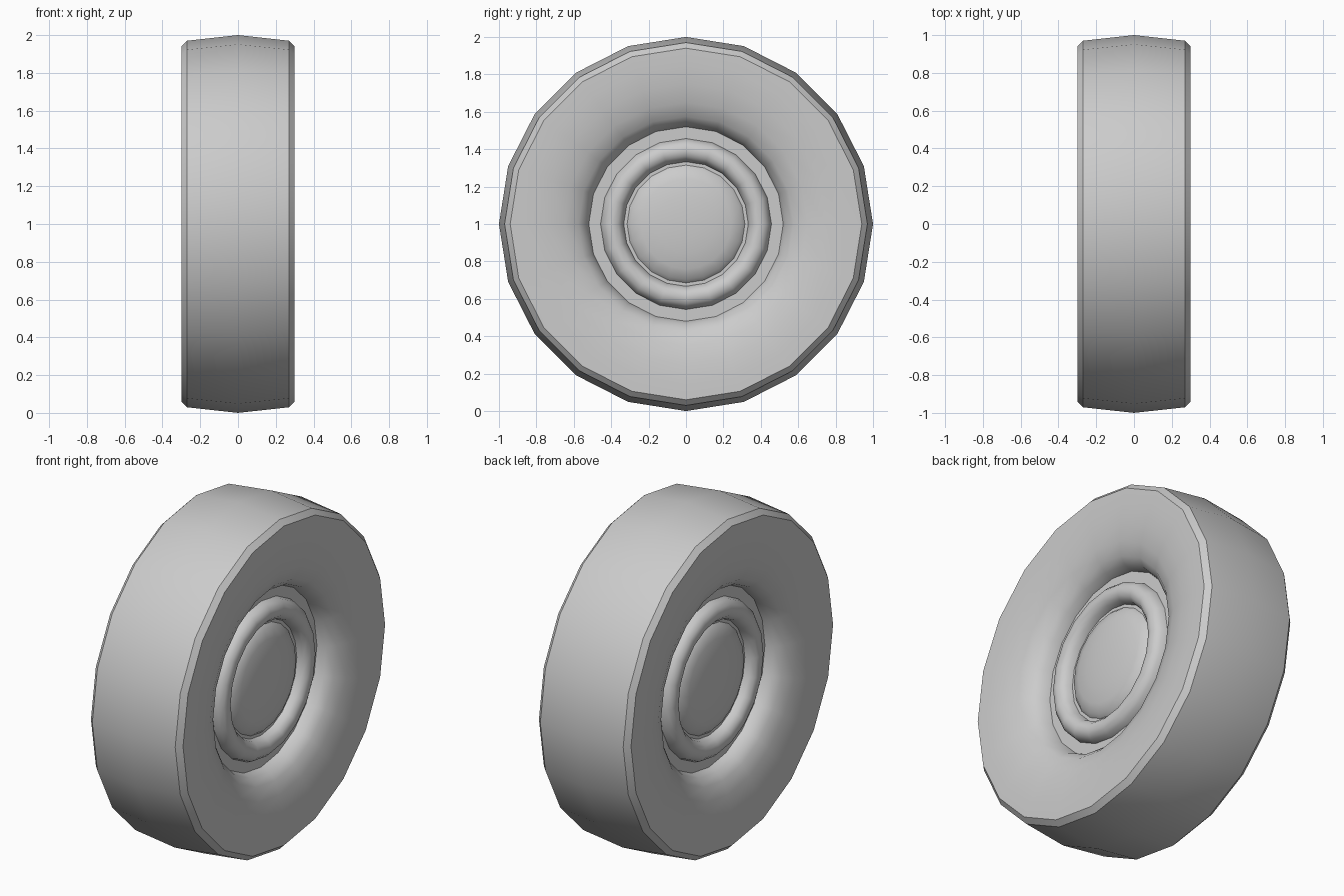
import bpy, math

cube = bpy.data.objects.get("Cube")
if cube:
    bpy.data.objects.remove(cube, do_unlink=True)

SIDES = 20
HUB_HEIGHT = 1.0

grey = bpy.data.materials.new("plain grey")
grey.use_nodes = True
colour = (0.6, 0.6, 0.6, 1)
grey.diffuse_color = colour
grey.node_tree.nodes["Principled BSDF"].inputs["Base Color"].default_value = colour


def lathe(name, profile):
    """Spin (x, radius) points around the axle; radius 0 closes to a point."""
    verts, rings, faces = [], [], []
    for x, r in profile:
        start = len(verts)
        count = SIDES if r > 0 else 1
        for i in range(count):
            a = math.tau * i / SIDES
            verts.append((x, r * math.sin(a), HUB_HEIGHT + r * math.cos(a)))
        rings.append([start + i % count for i in range(SIDES)])
    for a, b in zip(rings, rings[1:]):
        for i in range(SIDES):
            j = (i + 1) % SIDES
            loop = [a[i], b[i], b[j], a[j]]
            faces.append(list(dict.fromkeys(loop)))
    mesh = bpy.data.meshes.new(name)
    mesh.from_pydata(verts, [], faces)
    mesh.materials.append(grey)
    obj = bpy.data.objects.new(name, mesh)
    bpy.context.collection.objects.link(obj)
    bpy.ops.object.select_all(action='DESELECT')
    obj.select_set(True)
    bpy.context.view_layer.objects.active = obj
    # make all faces point outwards, then smooth
    bpy.ops.object.mode_set(mode='EDIT')
    bpy.ops.mesh.select_all(action='SELECT')
    bpy.ops.mesh.normals_make_consistent(inside=False)
    bpy.ops.object.mode_set(mode='OBJECT')
    bpy.ops.object.shade_smooth_by_angle(angle=math.radians(32))
    return obj


# tyre: crowned tread, bevelled shoulder, sidewall rolling in to the hub
half_tyre = [(0.15, 0.52), (0.20, 0.535), (0.24, 0.575), (0.272, 0.65),
             (0.292, 0.75), (0.30, 0.85), (0.30, 0.94), (0.27, 0.97)]
mirrored = [(-x, r) for x, r in reversed(half_tyre)]
lathe("tyre", half_tyre + [(0, 1.0)] + mirrored + half_tyre[:1])

# hub: flat rim, rounded ring and shallow domed cap on each side
ring = [(0.15 + 0.065 * math.sin(math.pi * t / 6),
         0.395 + 0.062 * math.cos(math.pi * t / 6)) for t in range(7)]
cap = [(0.15 + 0.06 * math.sin(a), 0.315 * math.cos(a))
       for a in (math.radians(d) for d in (0, 20, 40, 60, 75))] + [(0.21, 0)]
for side, name in ((1, "left"), (-1, "right")):
    lathe(name + "_hub", [(side * x, r) for x, r in
                          [(0, 0), (0, 0.52), (0.15, 0.52)] + ring + cap])
